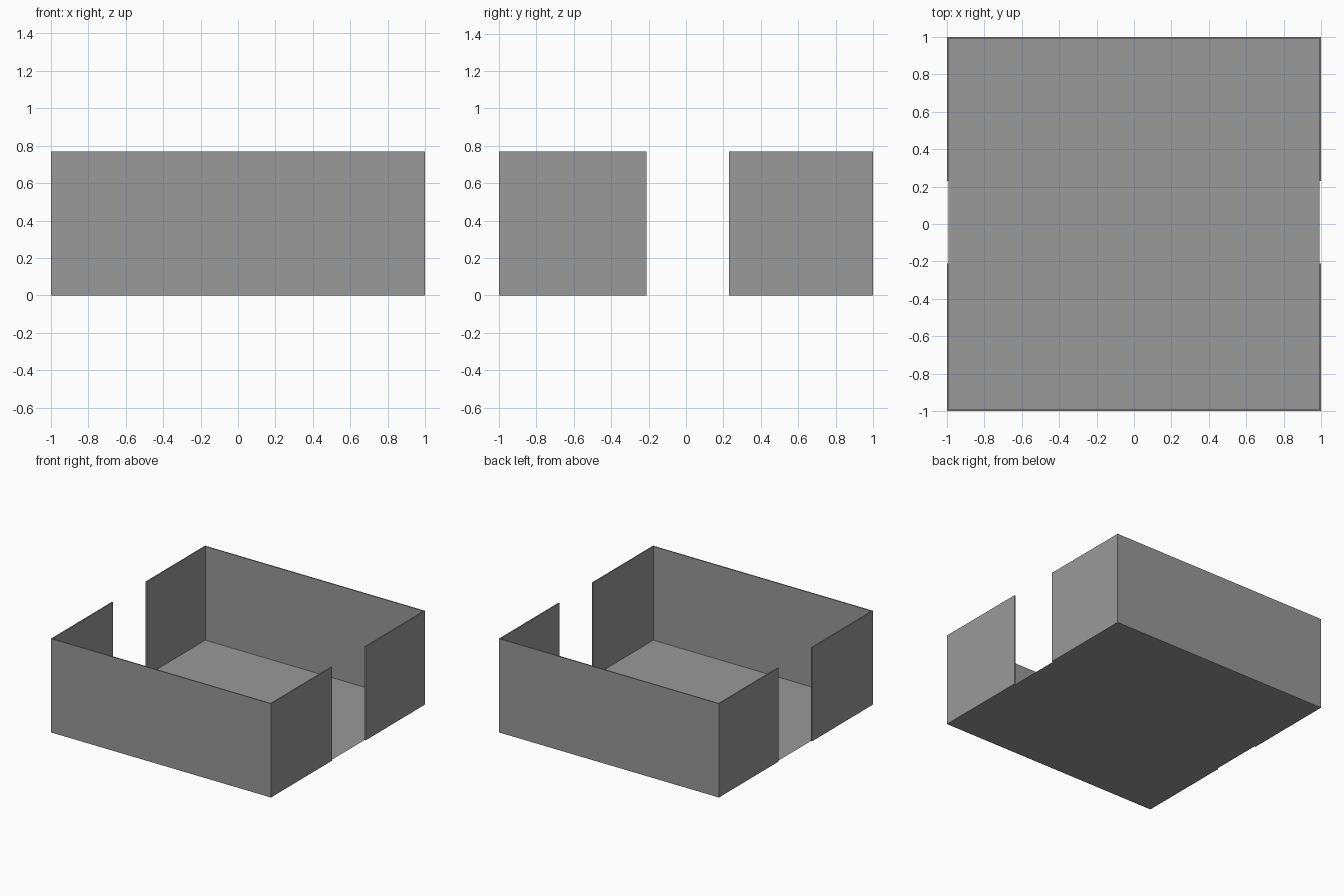
import bpy
import bmesh

cube = bpy.data.objects.get("Cube")
if cube:
    bpy.data.objects.remove(cube, do_unlink=True)

HEIGHT = 0.77
THICK = 0.01
INNER = 1 - THICK
GAP_FRONT, GAP_BACK = -0.21, 0.23   # doorway limits along y

# Single grey for walls and floor
grey = bpy.data.materials.new("plain grey")
grey.use_nodes = True
colour = (0.32, 0.32, 0.32, 1)
grey.diffuse_color = colour
grey.node_tree.nodes["Principled BSDF"].inputs["Base Color"].default_value = colour


def finish(name, bm):
    mesh = bpy.data.meshes.new(name)
    bm.to_mesh(mesh)
    bm.free()
    mesh.materials.append(grey)
    obj = bpy.data.objects.new(name, mesh)
    bpy.context.collection.objects.link(obj)


def wall(name, x0, x1, y0, y1):
    bm = bmesh.new()
    bmesh.ops.create_cube(bm, size=1)
    bmesh.ops.scale(bm, vec=(x1 - x0, y1 - y0, HEIGHT), verts=bm.verts)
    bmesh.ops.translate(bm, vec=((x0 + x1) / 2, (y0 + y1) / 2, HEIGHT / 2), verts=bm.verts)
    finish(name, bm)


# Full-width front and back walls
wall("front_wall", -1, 1, -1, -INNER)
wall("back_wall", -1, 1, INNER, 1)

# Side walls, split by an open doorway on each side
for side, x0, x1 in (("left", INNER, 1), ("right", -1, -INNER)):
    wall(side + "_front_wall", x0, x1, -INNER, GAP_FRONT)
    wall(side + "_back_wall", x0, x1, GAP_BACK, INNER)

# Thin floor sheet between the walls
bm = bmesh.new()
bmesh.ops.create_grid(bm, x_segments=1, y_segments=1, size=INNER)
finish("floor", bm)
